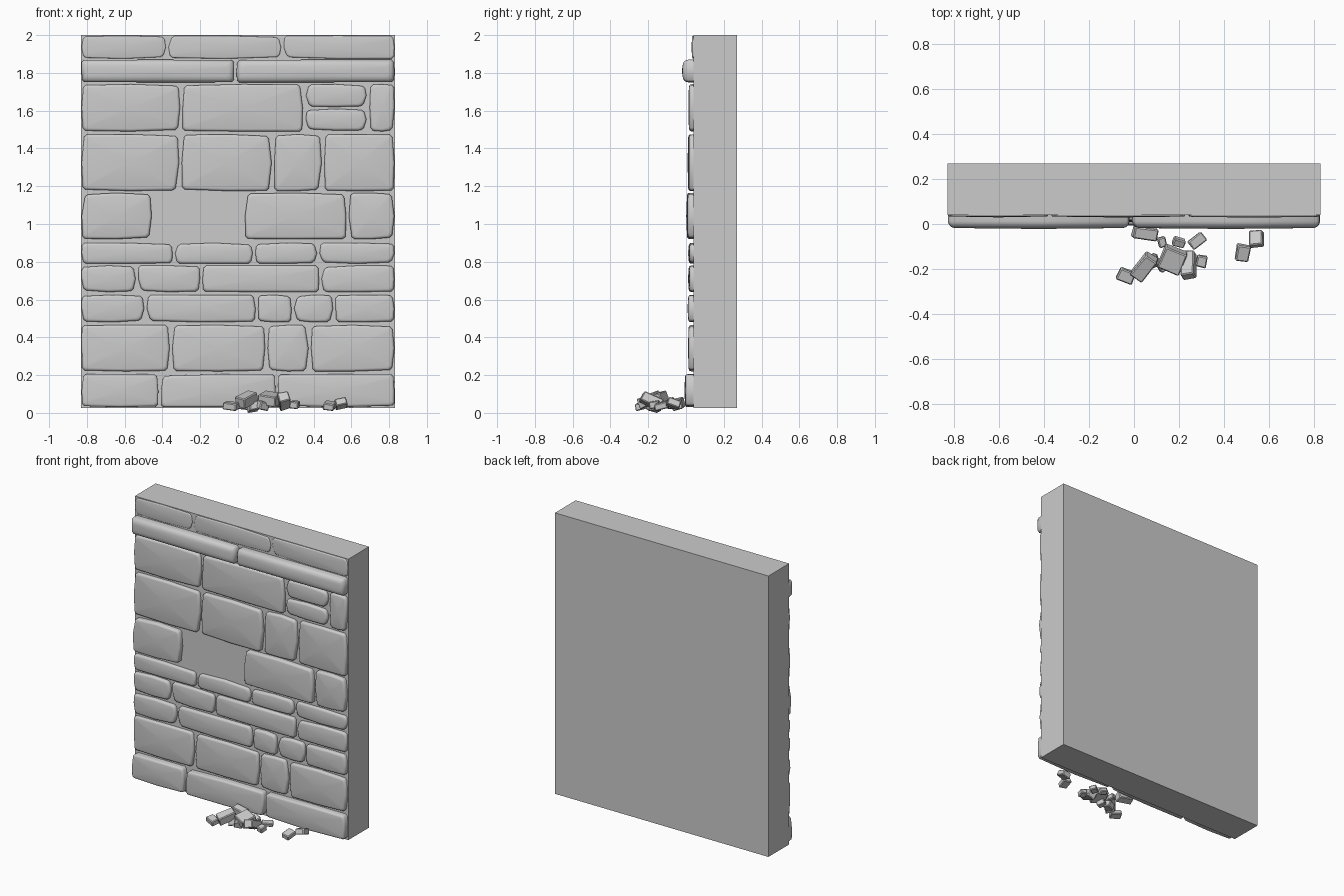
import bpy, bmesh, math, random
from mathutils import Euler, Vector

random.seed(7)
default = bpy.data.objects.get("Cube")
if default:
    bpy.data.objects.remove(default, do_unlink=True)

stone_grey = bpy.data.materials.new("stone grey")
stone_grey.use_nodes = True
COLOUR = (0.6, 0.6, 0.6, 1)
stone_grey.diffuse_color = COLOUR
stone_grey.node_tree.nodes["Principled BSDF"].inputs["Base Color"].default_value = COLOUR

EDGE = 0.828      # half width of the stone facing
WALL_FRONT = 0.04
GAP = 0.007       # half of a mortar joint


def finish(name, bm, smooth_angle=None):
    bmesh.ops.recalc_face_normals(bm, faces=bm.faces[:])
    mesh = bpy.data.meshes.new(name)
    bm.to_mesh(mesh)
    bm.free()
    mesh.materials.append(stone_grey)
    if smooth_angle:
        mesh.shade_smooth()
        mesh.set_sharp_from_angle(angle=math.radians(smooth_angle))
    obj = bpy.data.objects.new(name, mesh)
    bpy.context.collection.objects.link(obj)
    return obj


def stone_outline(x0, x1, z0, z1, wobble):
    """Slightly barrel-shaped quad with cut corners."""
    def pull():
        return random.uniform(0, wobble)
    corners = [Vector((x0 + pull(), z0 + pull() / 2)), Vector((x1 - pull(), z0 + pull() / 2)),
               Vector((x1 - pull(), z1 - pull() / 2)), Vector((x0 + pull(), z1 - pull() / 2))]
    mids = [Vector(((x0 + x1) / 2, z0)), Vector((x1, (z0 + z1) / 2)),
            Vector(((x0 + x1) / 2, z1)), Vector((x0, (z0 + z1) / 2))]
    points = []
    for i, corner in enumerate(corners):
        for mid in (mids[i - 1], mids[i]):
            points.append(corner + (mid - corner).normalized() * 0.012)
        points.append(mids[i])
    return points


def facing_stone(name, x0, x1, z0, z1, front, radius=0.014, wobble=0.02):
    """Loft the outline forward over a rounded rim to a gently domed face."""
    points = stone_outline(x0, x1, z0, z1, wobble)
    centre = Vector(((x0 + x1) / 2, (z0 + z1) / 2))
    dome = 0.004
    radius = min(radius, (WALL_FRONT - front) * 0.7)
    profile = [(0, WALL_FRONT + 0.01)]
    for step in range(4):
        a = step / 3 * math.pi / 2
        profile.append((radius * (1 - math.cos(a)), front + dome + radius * (1 - math.sin(a))))

    bm = bmesh.new()
    rings = []
    for inset, y in profile:
        ring = []
        for p in points:
            d = p - centre
            x, z = (math.copysign(max(abs(v) - inset, 0), v) for v in d)
            ring.append(bm.verts.new((centre.x + x, y, centre.y + z)))
        rings.append(ring)
    count = len(points)
    for lower, upper in zip(rings, rings[1:]):
        for i in range(count):
            j = (i + 1) % count
            bm.faces.new((lower[i], lower[j], upper[j], upper[i]))
    tip = bm.verts.new((centre.x, front, centre.y))
    for i in range(count):
        bm.faces.new((rings[-1][i], rings[-1][(i + 1) % count], tip))
    bm.faces.new(rings[0])
    return finish(name, bm, 50)


# Plain backing slab
bm = bmesh.new()
bmesh.ops.create_cube(bm, size=1)
for v in bm.verts:
    v.co = Vector((v.co.x * 1.66, v.co.y * 0.23 + 0.155, v.co.z * 1.975 + 1.0125))
finish("wall_slab", bm)

# Courses: name, bottom, top, front, joints; None marks an empty span before the next joint
courses = [
    ("base", 0.03, 0.205, -0.008, [-0.415, 0.205]),
    ("tall_lower", 0.22, 0.465, 0.012, [-0.355, 0.15, 0.38]),
    ("mixed", 0.48, 0.625, 0.01, [-0.49, 0.10, 0.29, 0.51]),
    ("long", 0.64, 0.78, 0.012, [-0.535, -0.195, 0.435]),
    ("thin", 0.79, 0.90, 0.012, [-0.34, 0.085, 0.425]),
    ("broken", 0.92, 1.165, 0.004, [-0.45, None, 0.03, 0.58]),
    ("great", 1.175, 1.475, 0.01, [-0.305, 0.185, 0.45]),
    ("upper", 1.49, 1.74, 0.012, [-0.30, 0.35, None, 0.69]),
    ("cap", 1.875, 1.997, 0.028, [-0.375, 0.235]),
]
for name, z0, z1, front, joints in courses:
    left, empty, number = -EDGE - GAP, False, 1
    for joint in joints + [EDGE + GAP]:
        if joint is None:
            empty = True
            continue
        if not empty:
            facing_stone(f"{name}_stone_{number}", left + GAP, joint - GAP, z0, z1,
                         front + random.uniform(-0.003, 0.003))
            number += 1
        left, empty = joint, False

# Two small stacked stones in the upper course
for name, z0, z1 in (("stacked_stone_low", 1.495, 1.61), ("stacked_stone_high", 1.62, 1.74)):
    facing_stone(name, 0.36, 0.68, z0, z1, 0.012)

# Projecting rounded ledge
for side, x0, x1 in (("right", -EDGE, -0.02), ("left", -0.008, EDGE)):
    facing_stone(f"ledge_{side}", x0, x1, 1.75, 1.87, -0.022, radius=0.03, wobble=0.006)


def rubble(index, x, y, base, size, turn, tilt):
    """Chipped block resting with its lowest point at base."""
    bm = bmesh.new()
    bmesh.ops.create_cube(bm, size=1)
    rotation = Euler((math.radians(tilt), math.radians(tilt * 0.6), math.radians(turn))).to_matrix()
    for v in bm.verts:
        chip = random.uniform(0.85, 1)
        v.co = rotation @ Vector([c * s * chip for c, s in zip(v.co, size)])
    bmesh.ops.bevel(bm, geom=bm.edges[:], offset=0.005, segments=1, affect='EDGES')
    lowest = min(v.co.z for v in bm.verts)
    bmesh.ops.translate(bm, verts=bm.verts[:], vec=(x, y, base - lowest))
    finish(f"rubble_{index}", bm, 30)


# Fallen pieces at the foot of the wall: x, y, base, size, turn, tilt
pieces = [
    (0.05, -0.04, 0.01, (0.12, 0.06, 0.06), -8, 12),
    (-0.035, -0.23, 0.01, (0.08, 0.06, 0.04), -22, 12),
    (0.045, -0.19, 0.02, (0.07, 0.13, 0.06), -35, 20),
    (0.08, -0.165, 0, (0.06, 0.06, 0.05), 20, -15),
    (0.125, -0.08, 0.02, (0.04, 0.05, 0.04), 15, 10),
    (0.2, -0.08, 0.03, (0.06, 0.04, 0.04), -15, 25),
    (0.28, -0.075, 0.02, (0.08, 0.05, 0.03), 38, 10),
    (0.17, -0.16, 0.03, (0.11, 0.11, 0.06), -22, 14),
    (0.245, -0.18, 0.01, (0.065, 0.13, 0.06), 5, -25),
    (0.3, -0.165, 0.02, (0.05, 0.055, 0.04), -12, 10),
    (0.13, -0.18, 0.01, (0.06, 0.06, 0.05), 30, 15),
    (0.485, -0.13, 0.01, (0.065, 0.08, 0.04), -8, 14),
    (0.545, -0.065, 0.015, (0.07, 0.08, 0.045), 5, -20),
]
for index, piece in enumerate(pieces, 1):
    rubble(index, *piece)
